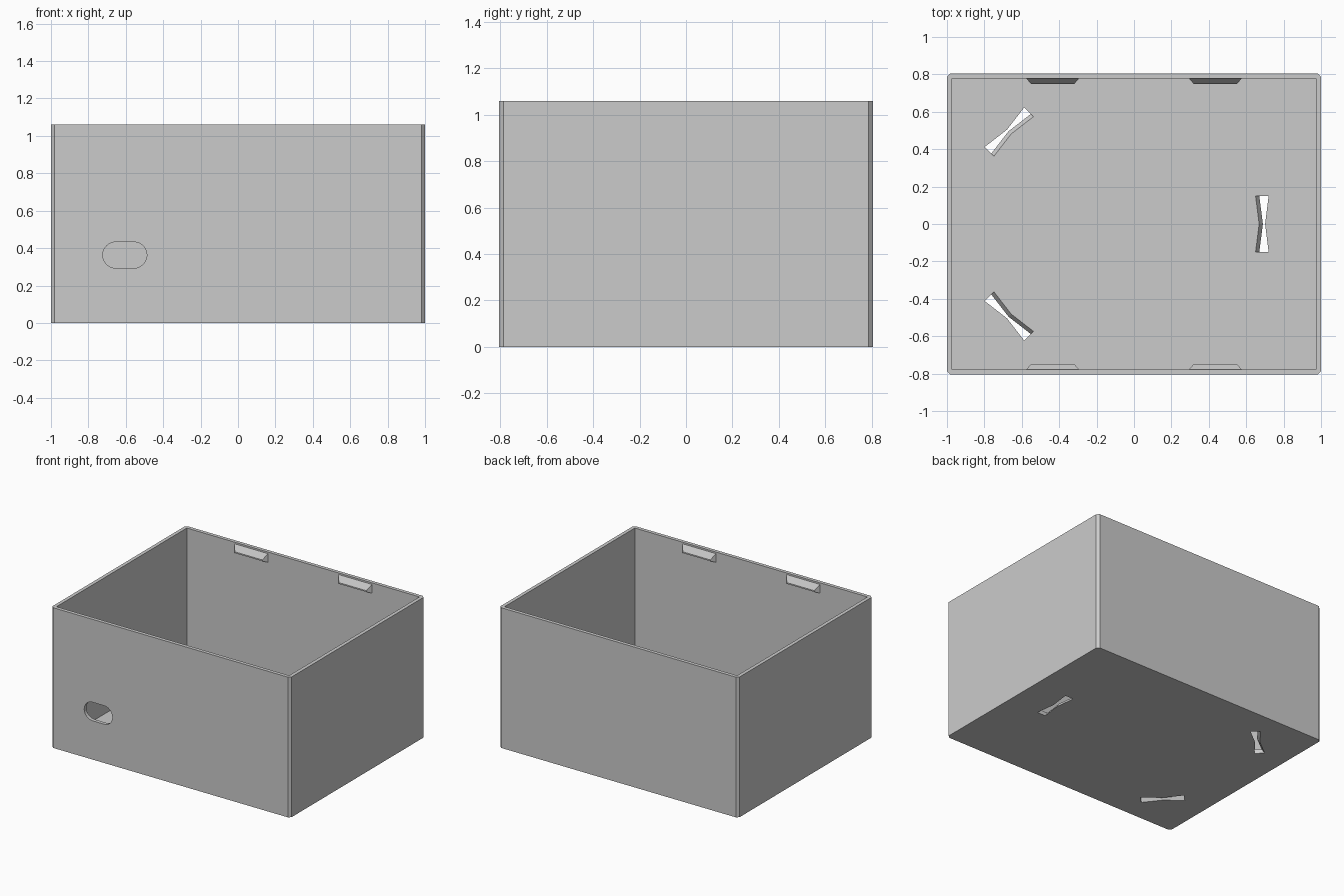
import bpy, bmesh
from math import pi, cos, sin
from mathutils import Vector, Matrix

if "Cube" in bpy.data.objects:
    bpy.data.objects.remove(bpy.data.objects["Cube"])

W, D, H = 1.0, 0.805, 1.06      # half width, half depth, height
WALL, FLOOR, CHAMFER = 0.027, 0.03, 0.018

grey = bpy.data.materials.new("light_grey")
grey.use_nodes = True
GREY = (0.6, 0.6, 0.6, 1)
grey.diffuse_color = GREY
grey.node_tree.nodes["Principled BSDF"].inputs["Base Color"].default_value = GREY


def loft(name, lower, upper):
    """Solid between two matching loops of points."""
    bm = bmesh.new()
    a = [bm.verts.new(p) for p in lower]
    b = [bm.verts.new(p) for p in upper]
    bm.faces.new(a)
    bm.faces.new(b)
    for i in range(len(a)):
        j = (i + 1) % len(a)
        bm.faces.new((a[i], a[j], b[j], b[i]))
    bmesh.ops.recalc_face_normals(bm, faces=bm.faces)
    mesh = bpy.data.meshes.new(name)
    bm.to_mesh(mesh)
    bm.free()
    mesh.materials.append(grey)
    ob = bpy.data.objects.new(name, mesh)
    bpy.context.collection.objects.link(ob)
    return ob


def flat(points, z):
    return [(x, y, z) for x, y in points]


def cut(target, cutter):
    mod = target.modifiers.new(cutter.name, 'BOOLEAN')
    mod.operation = 'DIFFERENCE'
    mod.solver = 'EXACT'
    mod.object = cutter
    cutter.hide_render = True
    cutter.hide_set(True)


# Box shell with chamfered upright corners
c = CHAMFER
outline = [(-W + c, -D), (W - c, -D), (W, -D + c), (W, D - c),
           (W - c, D), (-W + c, D), (-W, D - c), (-W, -D + c)]
box = loft("box_shell", flat(outline, 0), flat(outline, H))
ix, iy = W - WALL, D - WALL
inner = [(-ix, -iy), (ix, -iy), (ix, iy), (-ix, iy)]
cut(box, loft("cavity_cutter", flat(inner, FLOOR), flat(inner, H + 0.1)))

# Rounded cable hole in the front wall
R, HALF = 0.07, 0.048
hole = []
for side in (1, -1):
    for i in range(13):
        t = -pi / 2 + pi * i / 12
        hole.append((-0.605 + side * (HALF + R * cos(t)), 0.363 + side * R * sin(t)))
cut(box, loft("cable_hole_cutter", [(x, -D - 0.1, z) for x, z in hole],
              [(x, -D + 0.1, z) for x, z in hole]))

# Waisted slots through the floor, leaning outwards towards the underside
L, END, WAIST = 0.15, 0.035, 0.016
bowtie = [(-END, -L), (END, -L), (WAIST, 0), (END, L), (-END, L), (-WAIST, 0)]
LEAN = 0.02
for name, x, y, turn in (("left", 0.695, 0, 0), ("back", -0.675, 0.5, 0.75 * pi),
                         ("front", -0.675, -0.5, -0.75 * pi)):
    place = Matrix.Translation((x, y, FLOOR / 2)) @ Matrix.Rotation(turn, 4, 'Z')
    loops = [[place @ Vector((u - LEAN * s, v, FLOOR * s)) for u, v in bowtie]
             for s in (-1, 1)]
    cut(box, loft(name + "_slot_cutter", *loops))

# Wedge-shaped lid catches on the front and back walls
for wall, side in (("front", -1), ("back", 1)):
    for hand, x in (("right", -0.435), ("left", 0.435)):
        base = [(x + u * 0.145, side * (iy + 0.005), z)
                for u, z in ((-1, 0.98), (1, 0.98), (1, 1.055), (-1, 1.055))]
        tip = [(x + u * 0.115, side * (iy - 0.03), z)
               for u, z in ((-1, 0.995), (1, 0.995), (1, 1.005), (-1, 1.005))]
        loft(f"{wall}_{hand}_catch", base, tip)
